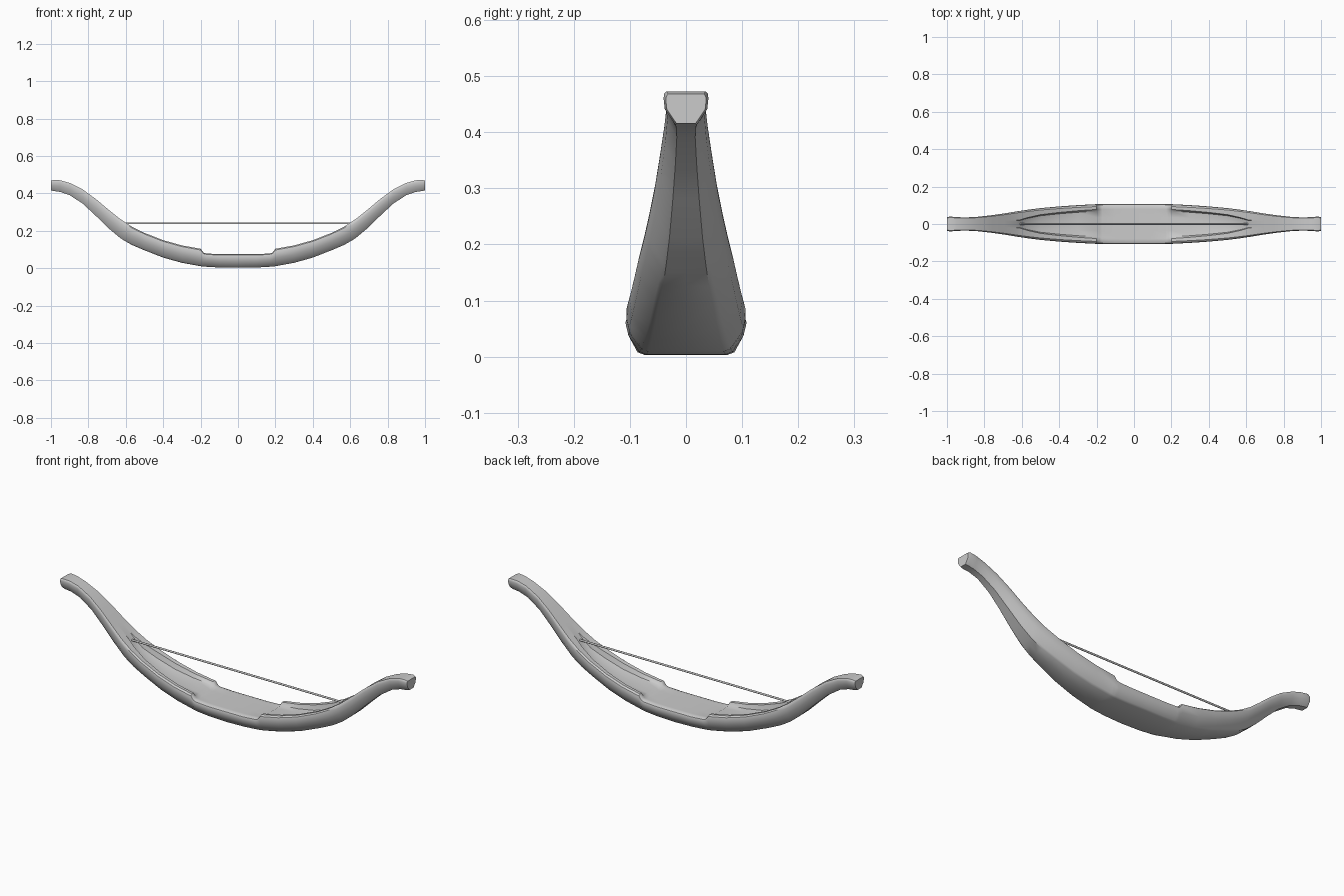
import bpy, bmesh, math

# Half-bow stations: x, underside z, top z, half width, channel half width, channel depth
STATIONS = [
    (0.00, 0.003, 0.075, 0.108, 0.080, 0.000),
    (0.10, 0.004, 0.075, 0.108, 0.079, 0.000),
    (0.17, 0.008, 0.079, 0.106, 0.078, 0.001),
    (0.185, 0.009, 0.084, 0.106, 0.078, 0.004),
    (0.20, 0.011, 0.104, 0.106, 0.078, 0.016),
    (0.30, 0.029, 0.122, 0.101, 0.071, 0.024),
    (0.40, 0.057, 0.150, 0.094, 0.062, 0.032),
    (0.50, 0.096, 0.189, 0.085, 0.050, 0.034),
    (0.57, 0.126, 0.224, 0.076, 0.034, 0.030),
    (0.61, 0.149, 0.250, 0.070, 0.022, 0.012),
    (0.63, 0.162, 0.263, 0.067, 0.020, 0.000),
    (0.69, 0.212, 0.311, 0.057, 0.018, 0.000),
    (0.76, 0.280, 0.370, 0.047, 0.017, 0.000),
    (0.83, 0.345, 0.421, 0.039, 0.016, 0.000),
    (0.90, 0.391, 0.456, 0.035, 0.015, 0.000),
    (0.95, 0.408, 0.470, 0.037, 0.015, 0.000),
    (0.985, 0.413, 0.473, 0.040, 0.016, 0.000),
    (1.00, 0.416, 0.468, 0.036, 0.016, 0.000),
]


def section(x, zb, zt, w, c, d):
    """Closed cross-section loop: rounded belly, rim and sunken channel."""
    h = zt - zb
    t = min(1, abs(x) / 0.9)
    wb = w * (0.80 - 0.25 * t)
    half = [(wb * 0.85, zb), (wb, zb + 0.07 * h), (w * 0.95, zb + 0.48 * h),
            (w, zb + 0.80 * h), (w * 0.97, zb + 0.93 * h), (w * 0.88, zt),
            (c, zt - 0.05 * d), (c * 0.88, zt - d * 0.85), (c * 0.45, zt - d)]
    loop = [(0, zb)] + half + [(0, zt - d)] + [(-y, z) for y, z in reversed(half)]
    return [(x, y, z) for y, z in loop]


# Bow body lofted from tip to tip
rows = [(-s[0],) + s[1:] for s in reversed(STATIONS[1:])] + STATIONS
bm = bmesh.new()
rings = [[bm.verts.new(p) for p in section(*s)] for s in rows]
for a, b in zip(rings, rings[1:]):
    n = len(a)
    for i in range(n):
        j = (i + 1) % n
        bm.faces.new((a[i], a[j], b[j], b[i]))
bm.faces.new(rings[0])
bm.faces.new(rings[-1])
bmesh.ops.recalc_face_normals(bm, faces=bm.faces)
mesh = bpy.data.meshes.new("bow_body")
bm.to_mesh(mesh)
bm.free()
body = bpy.data.objects.new("bow_body", mesh)
bpy.context.collection.objects.link(body)
bpy.context.view_layer.objects.active = body
body.select_set(True)
bpy.ops.object.shade_smooth_by_angle(angle=math.radians(38))

# Taut string between the channel ends
bpy.ops.mesh.primitive_cylinder_add(vertices=10, radius=0.005, depth=1.22,
                                    location=(0, 0, 0.24),
                                    rotation=(0, math.pi / 2, 0))
bpy.context.object.name = "bow_string"
bpy.ops.object.shade_smooth_by_angle(angle=math.radians(40))
